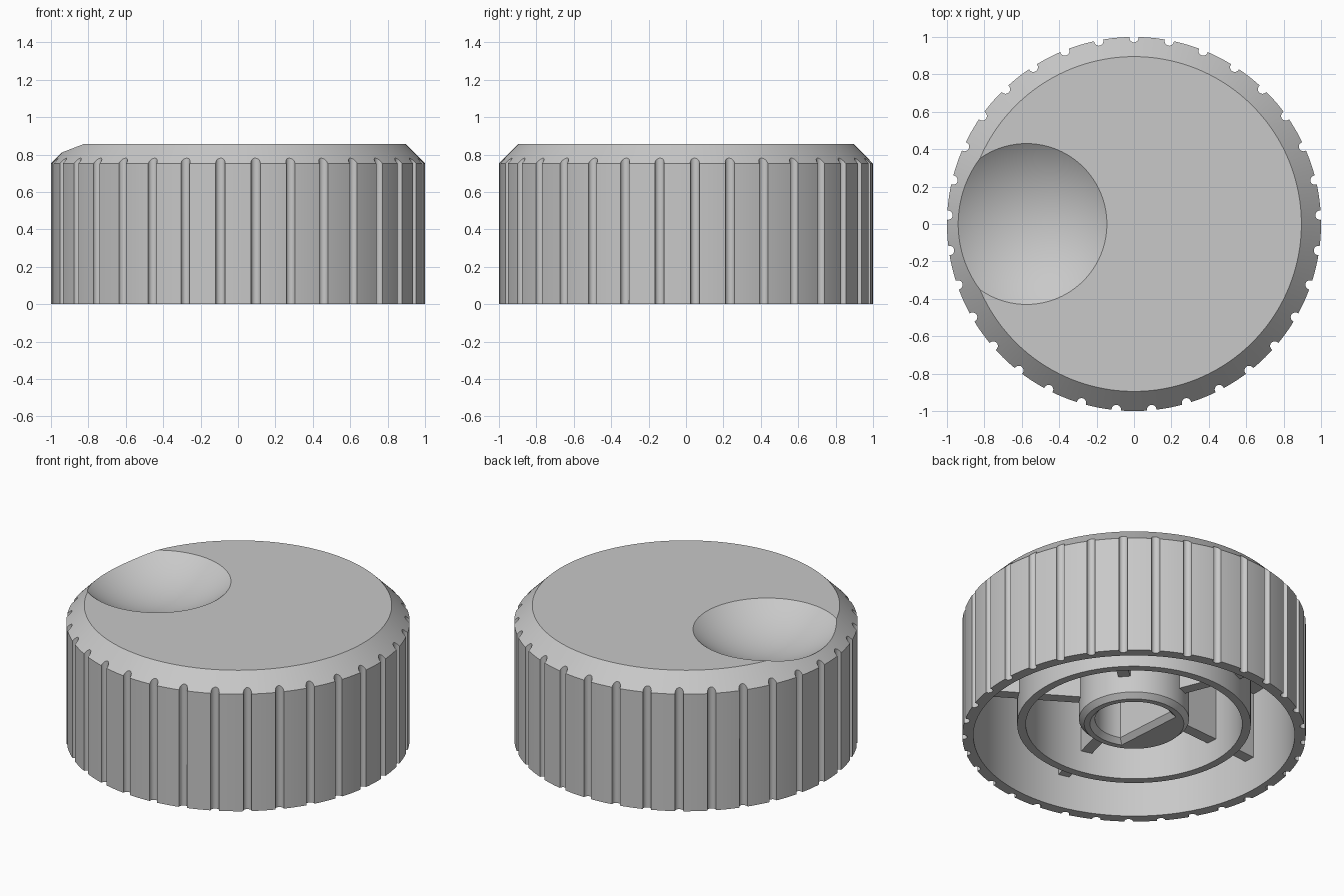
import bpy, bmesh
from math import sin, cos, pi, radians, acos
from mathutils import Matrix, Vector

if "Cube" in bpy.data.objects:
    bpy.data.objects.remove(bpy.data.objects["Cube"])

GREY = (0.58, 0.58, 0.58, 1)
grey = bpy.data.materials.new("grey plastic")
grey.use_nodes = True
grey.diffuse_color = GREY
grey.node_tree.nodes["Principled BSDF"].inputs["Base Color"].default_value = GREY

TOP, ROOF, GROOVES, RIBS, TURN = 0.857, 0.64, 33, 5, radians(4)


def make(name, bm):
    bmesh.ops.recalc_face_normals(bm, faces=bm.faces)
    mesh = bpy.data.meshes.new(name)
    bm.to_mesh(mesh)
    bm.free()
    mesh.materials.append(grey)
    obj = bpy.data.objects.new(name, mesh)
    bpy.context.collection.objects.link(obj)
    return obj


def skin(bm, loops):
    """Join closed loops of points and cap both ends."""
    rings = [[bm.verts.new(p) for p in loop] for loop in loops]
    n = len(rings[0])
    for a, b in zip(rings, rings[1:]):
        for i in range(n):
            bm.faces.new((a[i], a[(i + 1) % n], b[(i + 1) % n], b[i]))
    bm.faces.new(rings[0])
    bm.faces.new(rings[-1])


def circle(r, z, n=GROOVES * 6):
    return [(r * cos(2 * pi * i / n), r * sin(2 * pi * i / n), z) for i in range(n)]


def d_loop(r, flat, z, n=48):
    """Circle with one flat side facing the TURN + pi direction."""
    a = acos(flat / r)
    angles = [TURN + pi + a + (2 * pi - 2 * a) * i / n for i in range(n + 1)]
    return [(r * cos(t), r * sin(t), z) for t in angles]


def cut(target, cutter):
    mod = target.modifiers.new("cut", "BOOLEAN")
    mod.operation, mod.solver, mod.object = "DIFFERENCE", "EXACT", cutter
    bpy.context.view_layer.objects.active = target
    bpy.ops.object.modifier_apply(modifier=mod.name)
    bpy.data.objects.remove(cutter)


# Knob body: outer shell, inner ring and hub in one turned profile
profile = [(0.895, TOP), (1, 0.752), (1, 0), (0.935, 0), (0.935, ROOF),
           (0.68, ROOF), (0.68, 0.075), (0.63, 0.075), (0.63, ROOF),
           (0.32, ROOF), (0.32, 0.11), (0.29, 0.08)]
bm = bmesh.new()
skin(bm, [circle(r, z) for r, z in profile])
knob = make("knob_body", bm)

# Grip grooves around the side
bm = bmesh.new()
for i in range(GROOVES):
    t = pi / 2 + 2 * pi * i / GROOVES
    spot = Matrix.Translation((0.996 * cos(t), 0.996 * sin(t), 0.45))
    bmesh.ops.create_cone(bm, cap_ends=True, segments=20, radius1=0.025,
                          radius2=0.025, depth=1.1, matrix=spot)
cut(knob, make("groove_cutter", bm))

# Finger dimple
bm = bmesh.new()
bmesh.ops.create_uvsphere(bm, u_segments=96, v_segments=64, radius=0.70,
                          matrix=Matrix.Translation((-0.575, 0, TOP + 0.552)))
cut(knob, make("dimple_cutter", bm))

# Shaft hole with a flat side and a chamfered mouth
bm = bmesh.new()
skin(bm, [d_loop(0.287, 0.15, 0.05), d_loop(0.227, 0.09, 0.11), d_loop(0.227, 0.09, 0.6)])
cut(knob, make("shaft_hole_cutter", bm))

# Stiffening ribs from the hub through the ring to the shell
bm = bmesh.new()
for i in range(RIBS):
    turn = Matrix.Rotation(TURN + pi + 2 * pi * i / RIBS, 4, "Z")
    for r0, r1 in ((0.30, 0.65), (0.66, 0.95)):
        size = Vector((r1 - r0, 0.07, ROOF - 0.196))
        place = Matrix.Translation(((r0 + r1) / 2, 0, 0.216 + size.z / 2))
        bmesh.ops.create_cube(bm, size=1, matrix=turn @ place @ Matrix.Diagonal(size.to_4d()))
make("stiffening_ribs", bm)

# Smooth turned surfaces, keep the edges sharp
bpy.ops.object.select_all(action="DESELECT")
knob.select_set(True)
bpy.context.view_layer.objects.active = knob
bpy.ops.object.shade_smooth_by_angle(angle=radians(25))
